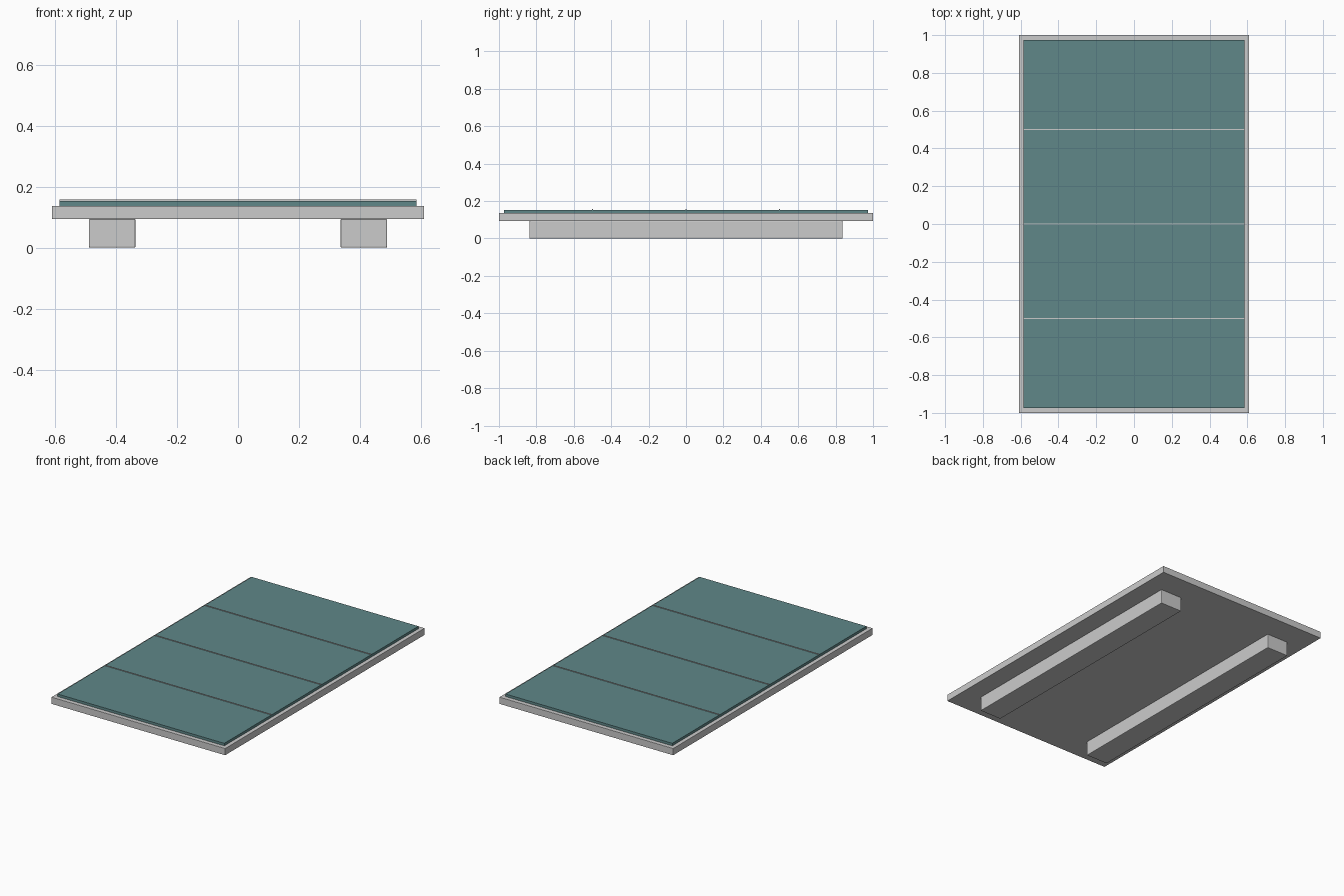
import bpy

if "Cube" in bpy.data.objects:
    bpy.data.objects.remove(bpy.data.objects["Cube"])


def material(name, rgb):
    m = bpy.data.materials.new(name)
    m.diffuse_color = (*rgb, 1)
    m.use_nodes = True
    m.node_tree.nodes["Principled BSDF"].inputs["Base Color"].default_value = m.diffuse_color
    return m


def box(name, x, y, z, mat=None, bevel=0):
    """Box from (min, max) ranges on each axis."""
    bpy.ops.mesh.primitive_cube_add(
        size=1, location=[(r[0] + r[1]) / 2 for r in (x, y, z)])
    ob = bpy.context.object
    ob.name = name
    ob.scale = [r[1] - r[0] for r in (x, y, z)]
    bpy.ops.object.transform_apply(location=False, rotation=False, scale=True)
    if mat:
        ob.data.materials.append(mat)
    if bevel:
        mod = ob.modifiers.new("bevel", 'BEVEL')
        mod.width = bevel
        mod.segments = 2
    return ob


teal = material("teal", (0.115, 0.245, 0.25))

# base slab
box("base_slab", (-0.61, 0.61), (-1, 1), (0.094, 0.137), bevel=0.001)

# covering panel on top
box("top_panel", (-0.585, 0.585), (-0.973, 0.973), (0.137, 0.153), teal)

# thin seam strips across the panel
for i, y in enumerate((-0.5, 0, 0.5)):
    box(f"seam_strip_{i + 1}", (-0.585, 0.585), (y - 0.002, y + 0.002),
        (0.152, 0.157))

# support runners underneath
for side, s in (("left", -1), ("right", 1)):
    a, b = sorted((s * 0.336, s * 0.489))
    box(f"{side}_runner", (a, b), (-0.837, 0.837), (0, 0.094), bevel=0.004)
